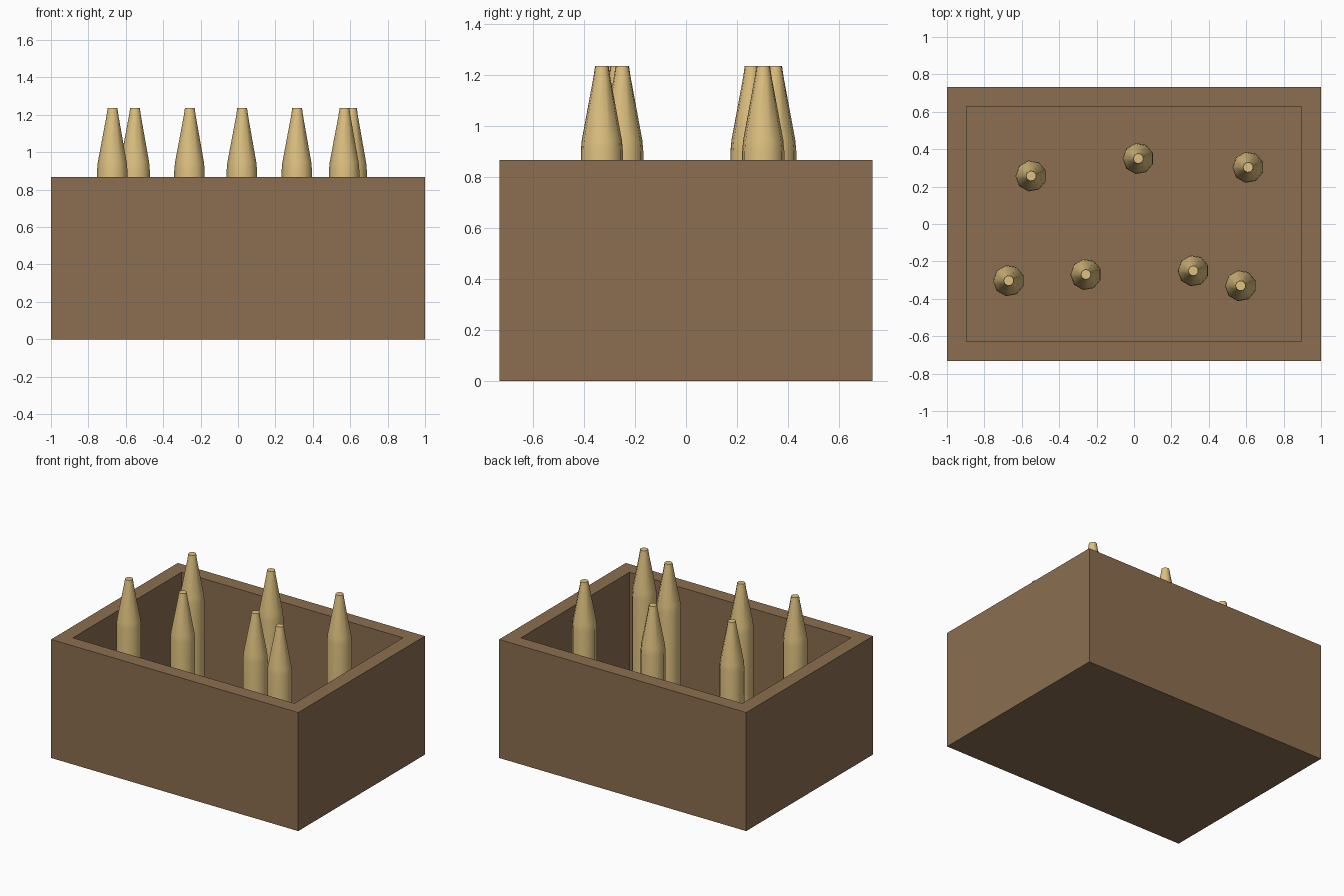
import bpy, bmesh, math

cube = bpy.data.objects.get("Cube")
if cube:
    bpy.data.objects.remove(cube, do_unlink=True)


def srgb(*rgb):
    return [((c / 255 + 0.055) / 1.055) ** 2.4 for c in rgb] + [1.0]


def material(name, color):
    m = bpy.data.materials.new(name)
    m.use_nodes = True
    m.diffuse_color = color
    m.node_tree.nodes["Principled BSDF"].inputs["Base Color"].default_value = color
    return m


def finish(bm, name, mat):
    bmesh.ops.recalc_face_normals(bm, faces=bm.faces)
    mesh = bpy.data.meshes.new(name)
    bm.to_mesh(mesh)
    bm.free()
    mesh.materials.append(mat)
    obj = bpy.data.objects.new(name, mesh)
    bpy.context.collection.objects.link(obj)
    return obj


wood = material("brown_wood", srgb(139, 110, 80))
tan = material("tan_glass", srgb(222, 193, 128))

WIDTH, DEPTH, HEIGHT = 2.0, 1.464, 0.867
WALL, FLOOR = 0.147, 0.147

# Open crate: inset the top face of a block and push it down to the floor
bm = bmesh.new()
bmesh.ops.create_cube(bm, size=1)
for v in bm.verts:
    v.co.x *= WIDTH
    v.co.y *= DEPTH
    v.co.z = (v.co.z + 0.5) * HEIGHT
top = max(bm.faces, key=lambda f: f.calc_center_median().z)
bmesh.ops.inset_region(bm, faces=[top], thickness=WALL)
cavity = bmesh.ops.extrude_discrete_faces(bm, faces=[top])["faces"][0]
for v in cavity.verts:
    v.co.z = FLOOR
finish(bm, "crate", wood)

# Bottle: stacked rings of (radius, height) with flat end caps
SIDES = 9
PROFILE = [(0.084, FLOOR), (0.084, 0.9), (0.08, 0.945), (0.033, 1.195), (0.027, 1.236)]


def bottle(name, x, y):
    bm = bmesh.new()
    rings = []
    for r, z in PROFILE:
        rings.append([bm.verts.new((r * math.cos(a), r * math.sin(a), z))
                      for a in (math.tau * (i + 0.5) / SIDES for i in range(SIDES))])
    for low, high in zip(rings, rings[1:]):
        for i in range(SIDES):
            j = (i + 1) % SIDES
            bm.faces.new((low[i], low[j], high[j], high[i]))
    bm.faces.new(rings[0])
    bm.faces.new(rings[-1])
    obj = finish(bm, name, tan)
    obj.location = (x, y, 0)
    bpy.ops.object.select_all(action="DESELECT")
    obj.select_set(True)
    bpy.context.view_layer.objects.active = obj
    bpy.ops.object.shade_smooth_by_angle(angle=math.radians(50))


SPOTS = [(-0.55, 0.257), (0.023, 0.35), (0.61, 0.303), (-0.67, -0.303),
         (-0.257, -0.27), (0.317, -0.25), (0.57, -0.33)]
for n, (x, y) in enumerate(SPOTS, 1):
    bottle(f"bottle_{n}", x, y)
